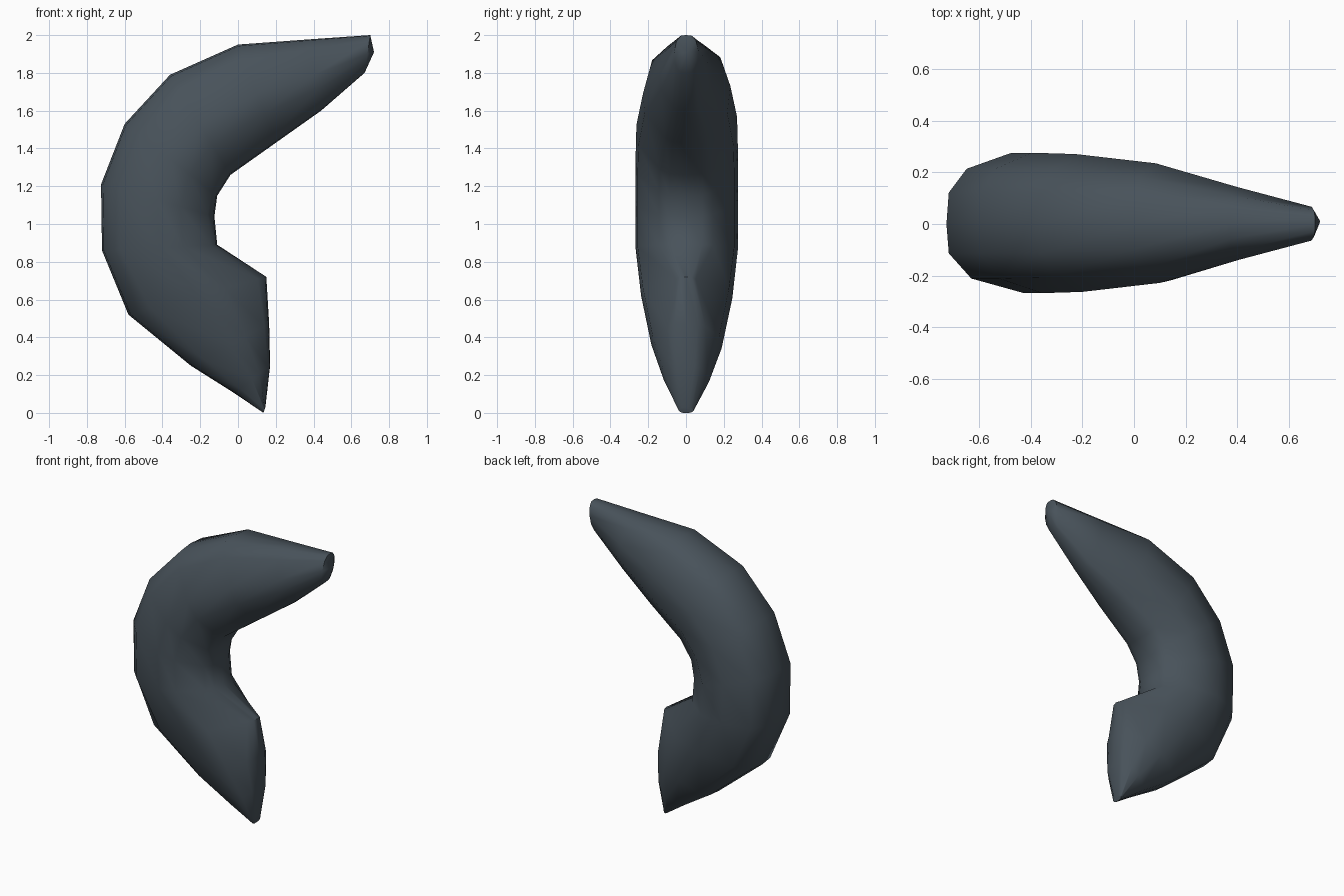
import bpy, bmesh
from mathutils import Vector

if "Cube" in bpy.data.objects:
    bpy.data.objects.remove(bpy.data.objects["Cube"])

# cross-sections of the curved horn:
# outer x, outer z, inner x, inner z, half width, inner edge width factor
SECTIONS = [
    (0.135, 0.0, 0.145, 0.03, 0.04, 1.0),
    (-0.02, 0.105, 0.17, 0.25, 0.12, 1.0),
    (-0.25, 0.25, 0.165, 0.47, 0.185, 0.9),
    (-0.58, 0.52, 0.15, 0.72, 0.24, 0.35),
    (-0.72, 0.86, -0.11, 0.89, 0.27, 0.85),
    (-0.725, 1.21, -0.125, 1.04, 0.27, 0.85),
    (-0.60, 1.53, -0.11, 1.15, 0.27, 0.85),
    (-0.36, 1.79, -0.04, 1.26, 0.265, 0.85),
    (0.0, 1.95, 0.2, 1.43, 0.23, 0.8),
    (0.37, 1.977, 0.44, 1.60, 0.14, 0.8),
    (0.70, 2.0, 0.67, 1.80, 0.065, 1.0),
]
# half outlines of one section: position from outer to inner edge, share of half width
BACK = [(0.0, 0.0), (0.015, 0.45), (0.13, 0.79), (0.42, 1.02),
        (0.7, 0.95), (0.94, 0.62), (0.99, 0.38)]
FRONT = [(0.99, -0.38), (0.94, -0.62), (0.7, -0.95), (0.5, -0.99),
         (0.16, -0.78), (0.015, -0.42)]
OUTLINE = BACK + [(1.0, 0.0)] + FRONT

slate = bpy.data.materials.new("dark slate")
slate.diffuse_color = (0.065, 0.085, 0.103, 1)
slate.use_nodes = True
slate.node_tree.nodes["Principled BSDF"].inputs["Base Color"].default_value = slate.diffuse_color

# skin the sections
bm = bmesh.new()
rings = []
for ox, oz, ix, iz, half, pinch in SECTIONS:
    outer, inner = Vector((ox, 0, oz)), Vector((ix, 0, iz))
    rings.append([bm.verts.new(outer.lerp(inner, t)
                  + Vector((0, w * half * (pinch if t > 0.9 else 1), 0)))
                  for t, w in OUTLINE])
n = len(OUTLINE)
for a, b in zip(rings, rings[1:]):
    for i in range(n):
        j = (i + 1) % n
        bm.faces.new((a[i], a[j], b[j], b[i]))

# close the bottom, and the upper tip with a blunt point
bm.faces.new(rings[0])
tip = bm.verts.new((0.72, 0.01, 1.91))
for i in range(n):
    bm.faces.new((rings[-1][i], rings[-1][(i + 1) % n], tip))
bmesh.ops.recalc_face_normals(bm, faces=bm.faces)

mesh = bpy.data.meshes.new("curved_horn")
bm.to_mesh(mesh)
bm.free()
horn = bpy.data.objects.new("curved_horn", mesh)
bpy.context.collection.objects.link(horn)
mesh.materials.append(slate)

# smooth sides with crisp inner edges
bpy.context.view_layer.objects.active = horn
horn.select_set(True)
bpy.ops.object.shade_smooth_by_angle(angle=0.9)
